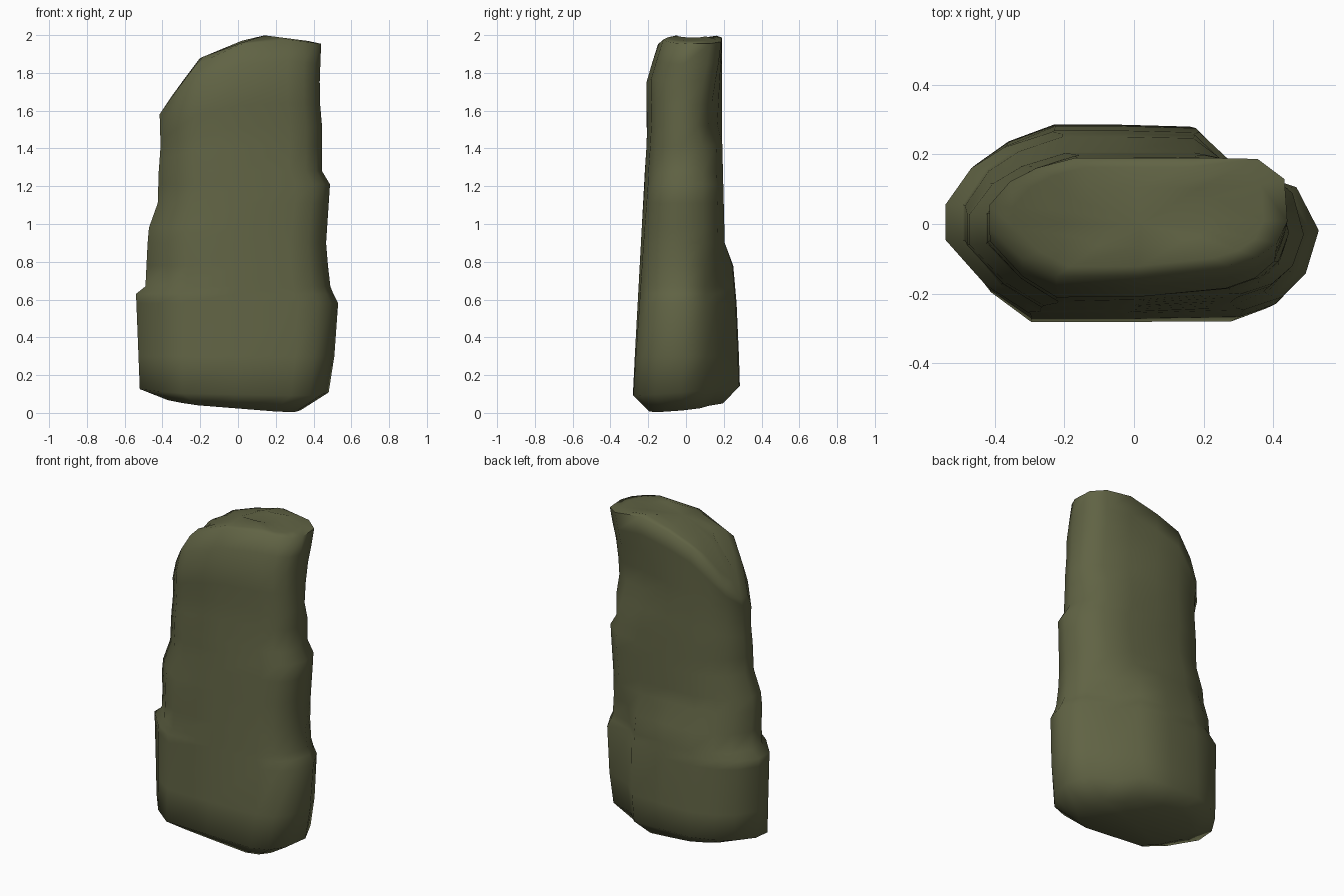
import bpy, bmesh, math

if "Cube" in bpy.data.objects:
    bpy.data.objects.remove(bpy.data.objects["Cube"])

def interp(table, t):
    """Piecewise linear lookup in a list of (key, value)."""
    if t <= table[0][0]:
        return table[0][1]
    for (a, va), (b, vb) in zip(table, table[1:]):
        if t <= b:
            return va + (vb - va) * (t - a) / (b - a)
    return table[-1][1]

# silhouettes read against height
LEFT = [(.13, -.52), (.63, -.54), (.67, -.49), (.97, -.475), (1.11, -.425), (1.58, -.41), (2, -.415)]
RIGHT = [(.13, .48), (.3, .51), (.56, .54), (.66, .49), (.88, .465), (1.21, .487), (1.28, .445), (1.55, .445), (1.7, .43), (2, .44)]
FRONT = [(.08, -.283), (1.5, -.206), (1.77, -.213), (2, -.15)]
BACK = [(.13, .285), (.5, .275), (.78, .25), (.9, .205), (1.5, .19), (2, .19)]
# sloping top, read against x
TOP = [(-.42, 1.58), (-.32, 1.72), (-.2, 1.88), (.13, 2.0), (.44, 1.96)]

# cross-section in -1..1, with variants of the back right corner
OUTLINE = [(-.55, -1), (0, -1), (.6, -1), (.8, -.87), (.93, -.6), (1, -.1)]
REST = [(-.05, 1), (-.42, 1), (-.68, .83), (-.86, .6), (-1, .2), (-1, -.2), (-.78, -.7)]
VALLEY = [(.88, .38), (.56, .6), (.36, .98)]   # hollow beside the low bulge
MID = [(.93, .48), (.73, .84), (.38, 1)]       # worn corner
FULL = [(.98, .64), (.8, .98), (.4, 1)]        # square corner
CHIP = [(.93, .34), (.72, .64), (.36, .88)]    # bite below the top overhang
CORNER = [(.12, VALLEY), (.75, VALLEY), (.9, MID), (1.42, MID), (1.53, CHIP), (1.97, FULL)]

def corner(z):
    return [(interp([(k, c[i][0]) for k, c in CORNER], z),
             interp([(k, c[i][1]) for k, c in CORNER], z)) for i in range(3)]

def section(z, shrink=1.0):
    l, r, f, b = (interp(t, z) for t in (LEFT, RIGHT, FRONT, BACK))
    cx, cy = (l + r) / 2, (f + b) / 2
    points = []
    for u, v in OUTLINE + corner(z) + REST:
        x = cx + u * (r - l) / 2 * shrink
        y = cy + v * (b - f) / 2 * shrink
        # the front face turns back towards the upper right
        y += .055 * z * max(0, x) * max(0, -v)
        points.append((x, y))
    return points

bm = bmesh.new()
rings = []

# underside: smaller ring, lowest at front right
rings.append([bm.verts.new((x, y, max(0, .032 - .08 * x + .09 * (y + .1)))) for x, y in section(.1, .7)])

# body rings, squeezed under the sloping top
for z in (.12, .3, .58, .63, .67, .78, .9, .98, 1.11, 1.21, 1.28, 1.42, 1.53, 1.65, 1.78, 1.88, 2.0):
    ring = []
    for x, y in section(z):
        h = z
        if z > 1.28:
            h = 1.28 + (z - 1.28) * (interp(TOP, x) - 1.28) / .72
        if z == .12:
            h += .08 * y - .02 * x
        if z == 2.0:
            h -= .006
        ring.append(bm.verts.new((x, y, h)))
    rings.append(ring)

# crown
for s in (.84, .5):
    rings.append([bm.verts.new((x, y, interp(TOP, x))) for x, y in section(2.0, s)])

n = len(rings[0])
for a, b in zip(rings, rings[1:]):
    for i in range(n):
        j = (i + 1) % n
        bm.faces.new((a[i], a[j], b[j], b[i]))

# close both ends with a fan
for ring, z, flip in ((rings[0], .03, True), (rings[-1], 1.97, False)):
    c = bm.verts.new((0.02, 0, z))
    for i in range(n):
        tri = (ring[i], ring[(i + 1) % n], c)
        bm.faces.new(tri[::-1] if flip else tri)

bmesh.ops.recalc_face_normals(bm, faces=bm.faces)
mesh = bpy.data.meshes.new("standing_stone")
bm.to_mesh(mesh)
bm.free()
stone = bpy.data.objects.new("standing_stone", mesh)
bpy.context.collection.objects.link(stone)

mat = bpy.data.materials.new("mossy olive stone")
mat.diffuse_color = (.118, .125, .058, 1)
mat.use_nodes = True
mat.node_tree.nodes["Principled BSDF"].inputs["Base Color"].default_value = mat.diffuse_color
mesh.materials.append(mat)

bpy.context.view_layer.objects.active = stone
stone.select_set(True)
bpy.ops.object.shade_smooth_by_angle(angle=math.radians(75))
